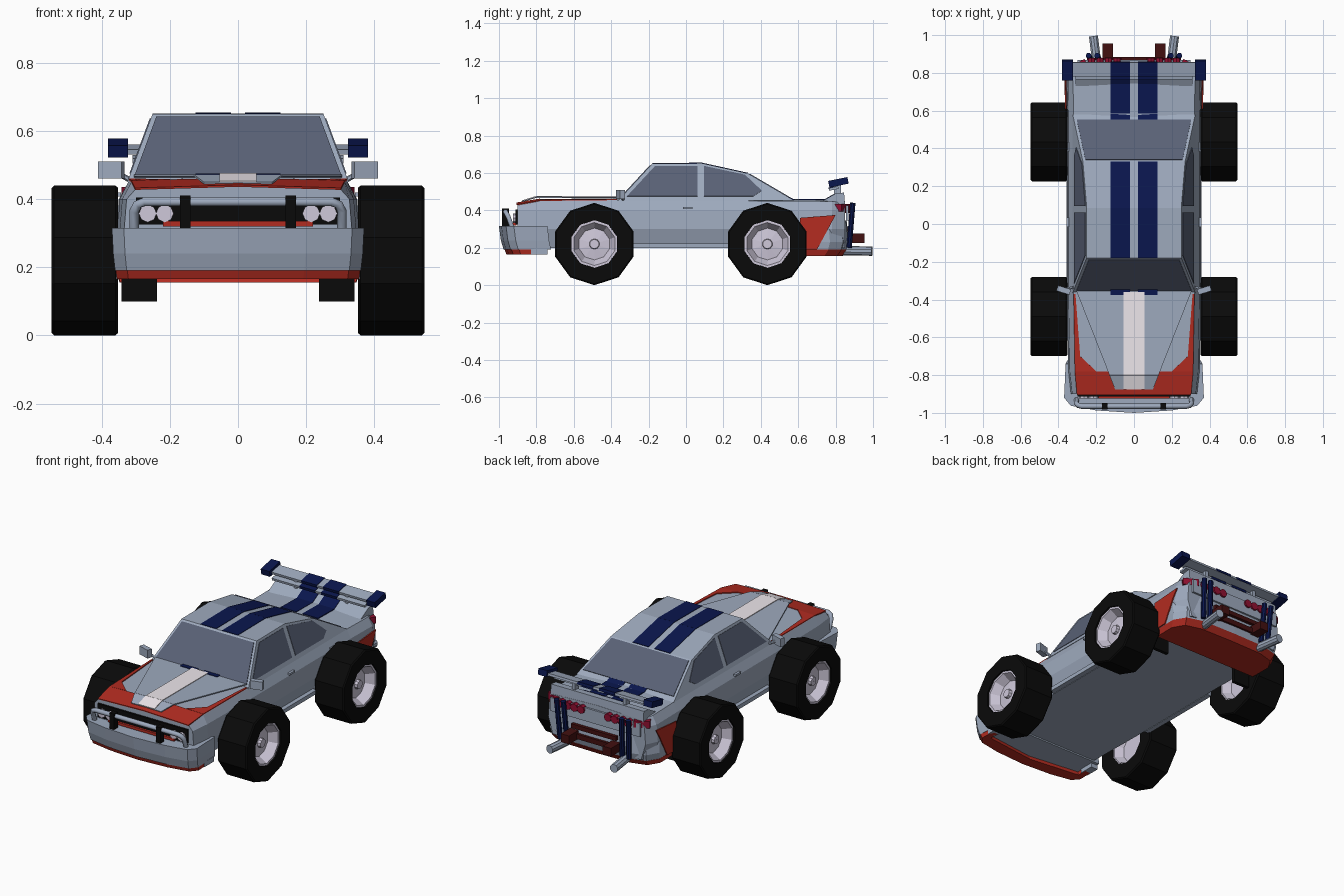
import bpy, bmesh, math
from mathutils import Vector, Matrix

if "Cube" in bpy.data.objects:
    bpy.data.objects.remove(bpy.data.objects["Cube"])

COL = dict(body=(.34, .40, .51), glass=(.10, .12, .18), red=(.45, .025, .015), blue=(.003, .008, .075),
           white=(.85, .80, .84), black=(.003, .003, .003), rim=(.62, .58, .70),
           maroon=(.055, .005, .005), lamp=(.28, .005, .03))
MATS = {}
for k, c in COL.items():
    MATS[k] = bpy.data.materials.new(k)
    MATS[k].diffuse_color = (*c, 1)


def finish(name, bm, mat, mirror=False):
    if mirror:
        d = bmesh.ops.duplicate(bm, geom=bm.verts[:] + bm.edges[:] + bm.faces[:])['geom']
        for v in d:
            if isinstance(v, bmesh.types.BMVert):
                v.co.x *= -1
    bmesh.ops.recalc_face_normals(bm, faces=bm.faces)
    me = bpy.data.meshes.new(name)
    bm.to_mesh(me)
    bm.free()
    me.materials.append(MATS[mat])
    ob = bpy.data.objects.new(name, me)
    bpy.context.collection.objects.link(ob)
    return ob


def loft(name, rings, mat, mirror=False, wrap=False):
    """Skin closed rings of equal length; cap the ends unless wrapped."""
    bm = bmesh.new()
    R = [[bm.verts.new(p) for p in r] for r in rings]
    n = len(R[0])
    for a, b in zip(R, R[1:] + R[:1] if wrap else R[1:]):
        for i in range(n):
            bm.faces.new((a[i], a[(i + 1) % n], b[(i + 1) % n], b[i]))
    if not wrap:
        bm.faces.new(R[0])
        bm.faces.new(R[-1])
    return finish(name, bm, mat, mirror)


def plate(name, pts, mat, t=.004, mirror=False):
    """Thin panel grown away from the middle of the car."""
    P = [Vector(p) for p in pts]
    n = (P[1] - P[0]).cross(P[2] - P[0]).normalized()
    if n.dot(sum(P, Vector()) / len(P) - Vector((0, 0, .3))) < 0:
        n = -n
    return loft(name, [[p - n * .002 for p in P], [p + n * t for p in P]], mat, mirror)


def box(name, c, s, mat, rx=0, rz=0, mirror=False):
    bm = bmesh.new()
    M = Matrix.Translation(c) @ Matrix.Rotation(rz, 4, 'Z') @ Matrix.Rotation(rx, 4, 'X') @ Matrix.Diagonal((*s, 1))
    bmesh.ops.create_cube(bm, size=1, matrix=M)
    return finish(name, bm, mat, mirror)


def rod(name, a, b, r, mat, seg=10, mirror=False):
    a, b = Vector(a), Vector(b)
    q = (b - a).to_track_quat('Z', 'Y').to_matrix().to_4x4()
    bm = bmesh.new()
    bmesh.ops.create_cone(bm, cap_ends=True, segments=seg, radius1=r, radius2=r, depth=(b - a).length,
                          matrix=Matrix.Translation((a + b) / 2) @ q)
    return finish(name, bm, mat, mirror)


def outline(half, z, s=1):
    """Mirror a half outline in plan to a full ring at height z."""
    return [(x * s, y * s, z) for x, y in half] + [(-x * s, y * s, z) for x, y in reversed(half) if x > 0]


def lathe(name, prof, y, mat, seg=10):
    rings = [[(x, y + r * math.sin(a), .22 + r * math.cos(a)) for r, x in prof]
             for a in [i * math.tau / seg for i in range(seg)]]
    return loft(name, rings, mat, True, True)


# lower body shell, lofted nose to tail
def section(y, w, zb, zt):
    h = [(0, zb), (w - .03, zb), (w, .30), (w - .008, .40), (w - .035, zt), (0, zt + .01)]
    return [(x, y, z) for x, z in h] + [(-x, y, z) for x, z in h[-2:0:-1]]


loft("body", [section(*s) for s in [(-.90, .335, .2, .43), (-.78, .348, .2, .45), (-.36, .355, .2, .455),
                                    (.58, .355, .2, .45), (.78, .358, .2, .448), (.85, .325, .2, .44)]], 'body')
box("sill", (.343, -.03, .212), (.03, .54, .024), 'body', mirror=True)


# cabin
def gx(z):
    return .325 - (z - .45) * .37


roof = [(-.365, .45), (-.18, .65), (.085, .652), (.33, .598), (.58, .452)]
loft("cabin", [[(s * gx(z), y, z) for y, z in roof] for s in (-1, 1)], 'body')
for name, pts in [("front_door_window", [(-.315, .475), (-.165, .637), (.062, .637), (.062, .475)]),
                  ("rear_door_window", [(.095, .475), (.095, .637), (.315, .59), (.405, .505), (.36, .475)])]:
    plate(name, [(gx(z), y, z) for y, z in pts], 'glass', .003, True)


def across(p, q, f, g, inset=.015):
    """Four corners on the sloped strip between profile points p and q."""
    pts = [(p[0] + (q[0] - p[0]) * k, p[1] + (q[1] - p[1]) * k) for k in (f, g)]
    (ya, za), (yb, zb) = pts
    a, b = gx(za) - inset, gx(zb) - inset
    return [(-a, ya, za), (a, ya, za), (b, yb, zb), (-b, yb, zb)]


plate("windscreen", across(roof[0], roof[1], .07, .95), 'glass')
plate("rear_window", across(roof[3], roof[4], .04, .88), 'glass')
for y in (.01, .41):
    box("door_handle", (.35, y, .413), (.014, .05, .012), 'body', mirror=True)

# bonnet, nose colours and racing stripes
for name, mat, t, rows in [
        ("bonnet", 'body', .004, [(.305, -.355, .468), (.13, -.80, .469), (.1, -.875, .446)]),
        ("bonnet_stripe", 'white', .004, [(.055, -.36, .472), (.055, -.80, .473), (.055, -.875, .450)])]:
    for (xa, ya, za), (xb, yb, zb) in zip(rows, rows[1:]):
        plate(name, [(-xa, ya, za), (xa, ya, za), (xb, yb, zb), (-xb, yb, zb)], mat, t)
plate("red_nose", [(.302, -.905, .429), (.313, -.78, .451), (0, -.78, .459), (0, -.905, .438)], 'red', mirror=True)
plate("red_wing_sliver", [(.313, -.78, .451), (.32, -.37, .456), (.31, -.37, .456), (.285, -.70, .456),
                          (.20, -.78, .455)], 'red', mirror=True)
line = roof[1:4]
for (ya, za), (yb, zb) in list(zip(line, line[1:])) + [((.55, .470), (.585, .452)), ((.585, .459), (.76, .456)),
                                                      ((-.375, .472), (-.345, .472))]:
    plate("blue_stripe", [(.02, ya, za), (.125, ya, za), (.125, yb, zb), (.02, yb, zb)], 'blue', .003, True)

# front face
box("grille", (0, -.902, .365), (.60, .02, .08), 'black')
box("grille_red_strip", (0, -.915, .328), (.44, .02, .016), 'red')
for x in (.215, .265):
    rod("headlight", (x, -.90, .358), (x, -.925, .358), .026, 'rim', 8, True)
front = [(0, -1), (.20, -.987), (.335, -.962), (.37, -.92), (.362, -.74)]
inner = [(.33, -.74), (.33, -.89), (0, -.93)]
loft("front_bumper", [outline(front, .19, .975), outline(front, .24, .99), outline(front, .315)], 'body')
lip = front[:4] + [(.366, -.83), (.33, -.83)] + inner[1:]
loft("front_lip", [outline(lip, .165, .96), outline(lip, .19, .97)], 'red')
box("front_bumper_foot", (.335, -.785, .18), (.045, .09, .03), 'body', mirror=True)
cu = bpy.data.curves.new("bull_bar", 'CURVE')
cu.dimensions, cu.bevel_depth, cu.bevel_resolution = '3D', .014, 1
half = [(.305, -.93, .31), (.305, -.95, .365), (.295, -.96, .384), (.275, -.965, .392)]
pts = half + [(-x, y, z) for x, y, z in reversed(half)]
sp = cu.splines.new('POLY')
sp.points.add(len(pts) - 1)
for p, c in zip(sp.points, pts):
    p.co = (*c, 1)
cu.materials.append(MATS['body'])
bpy.context.collection.objects.link(bpy.data.objects.new("bull_bar", cu))
box("bull_bar_strap", (.155, -.965, .363), (.03, .036, .095), 'black', mirror=True)

# mirrors
rod("mirror_arm", (.315, -.335, .455), (.37, -.345, .485), .008, 'body', 6, True)
box("door_mirror", (.372, -.35, .485), (.072, .03, .05), 'body', rz=.3, mirror=True)

# wheels
tyre = [(.122, .358), (.213, .352), (.22, .36), (.22, .54), (.213, .547), (.128, .545)]
rim = [(.001, .51), (.025, .51), (.028, .492), (.085, .485), (.115, .535), (.13, .535),
       (.13, .362), (.115, .362), (.09, .41), (.001, .41)]
for y in (-.49, .435):
    lathe("tyre", tyre, y, 'black')
    lathe("rim", rim, y, 'rim')
box("mud_flap", (.29, .57, .15), (.105, .02, .10), 'black', mirror=True)

# rear bumper and tail
rear = [(0, .872), (.22, .868), (.32, .84), (.362, .77), (.36, .635)]
loft("rear_bumper", [outline(rear, .185, .985), outline(rear, .23), outline(rear, .345, .985)], 'body')
loft("rear_skirt", [outline(rear, .155, .96), outline(rear, .19, .99)], 'red')
plate("red_quarter", [(.36, .61, .19), (.36, .61, .36), (.358, .80, .375), (.362, .77, .32), (.362, .70, .19)],
      'red', .005, True)
box("tail_plate", (0, .862, .385), (.60, .012, .08), 'body')
for x in (.09, .135, .18, .225):
    rod("tail_lamp", (x, .85, .41), (x, .878, .41), .024, 'lamp', 8, True)
box("side_lamp", (.29, .83, .415), (.09, .05, .04), 'lamp', rz=-.5, mirror=True)
box("plate_surround", (0, .873, .30), (.30, .02, .025), 'maroon')
box("tow_bracket_side", (.14, .905, .25), (.055, .10, .05), 'maroon', mirror=True)
box("tow_bracket_bar", (0, .873, .245), (.30, .02, .03), 'maroon')
for x in (.195, .24):
    rod("blue_strut", (x - .01, .872, .20), (x, .892, .44), .015, 'blue', 8, True)
rod("exhaust", (.19, .80, .185), (.215, .995, .182), .025, 'body', 10, True)

# boot spoiler and two-tier wing
ramp = [(.73, .45), (.80, .49), (.845, .495), (.85, .43)]
loft("boot_spoiler", [[(s * .31, y, z) for y, z in ramp] for s in (-1, 1)], 'body')
plate("spoiler_stripe", [(.02, .73, .451), (.125, .73, .451), (.125, .80, .491), (.02, .80, .491)], 'blue', mirror=True)
for y, z, w, d in [(.79, .517, .62, .05), (.82, .546, .68, .075)]:
    box("wing_plank", (0, y, z), (w, d, .014), 'body', rx=.2)
    box("wing_stripe", (.0725, y, z + .002), (.105, d + .004, .016), 'blue', rx=.2, mirror=True)
box("wing_end", (.352, .815, .55), (.058, .105, .036), 'blue', rx=.2, mirror=True)
box("wing_post", (.17, .81, .515), (.02, .04, .06), 'body', mirror=True)

for m in bpy.data.materials:
    if m.users and not m.is_grease_pencil:
        m.use_nodes = True
        m.node_tree.nodes["Principled BSDF"].inputs["Base Color"].default_value = m.diffuse_color
